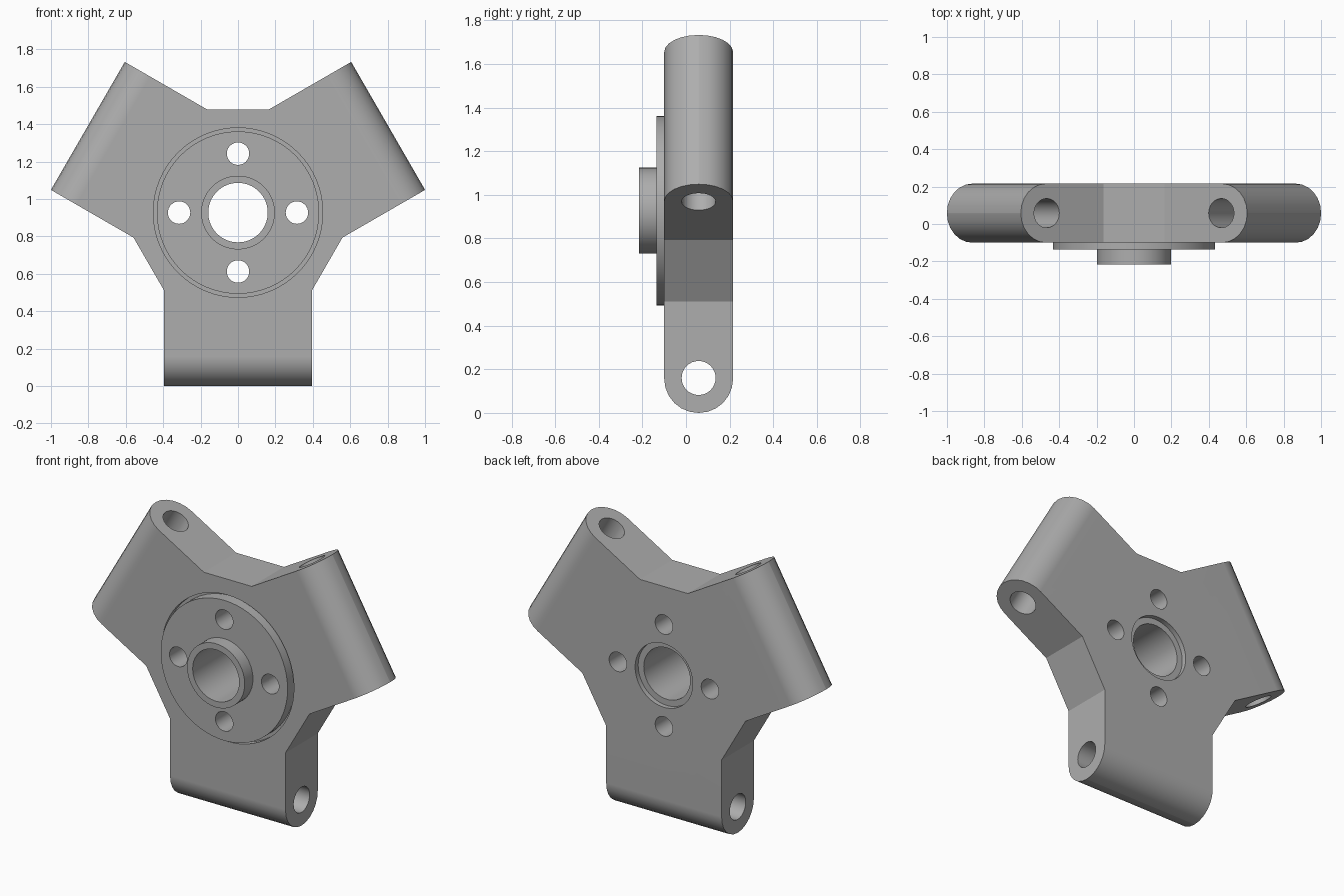
import bpy, bmesh, math
from mathutils import Matrix, Vector

if "Cube" in bpy.data.objects:
    bpy.data.objects.remove(bpy.data.objects["Cube"])

AXIS = 0.927                     # height of the hub axis, also the arm reach
FRONT, BACK = -0.10, 0.216       # faces of the body
MID = (FRONT + BACK) / 2
HALF = 0.395                     # half width of an arm
ROOT = 0.417                     # distance at which the arms branch off
BORE, HUB, FLANGE, BOLT = 0.159, 0.197, 0.434, 0.06

grey = bpy.data.materials.new("grey_metal")
grey.use_nodes = True
colour = (0.42, 0.42, 0.42, 1)
grey.diffuse_color = colour
grey.node_tree.nodes["Principled BSDF"].inputs["Base Color"].default_value = colour


def make_object(name, bm):
    bmesh.ops.recalc_face_normals(bm, faces=bm.faces)
    mesh = bpy.data.meshes.new(name)
    bm.to_mesh(mesh)
    bm.free()
    mesh.materials.append(grey)
    obj = bpy.data.objects.new(name, mesh)
    bpy.context.collection.objects.link(obj)
    return obj


def cylinder(name, radius, start, end, matrix, sides=48):
    """Cylinder along local z from start to end, placed by matrix."""
    bm = bmesh.new()
    bmesh.ops.create_cone(bm, cap_ends=True, segments=sides, radius1=radius,
                          radius2=radius, depth=end - start)
    shift = Matrix.Translation((0, 0, (start + end) / 2))
    bmesh.ops.transform(bm, matrix=matrix @ shift, verts=bm.verts)
    return make_object(name, bm)


def along_y(name, radius, y0, y1, x=0, z=0, sides=64):
    place = Matrix.Translation((x, 0, AXIS + z)) @ Matrix.Rotation(-math.pi / 2, 4, 'X')
    return cylinder(name, radius, y0, y1, place, sides)


def combine(obj, tool, operation='DIFFERENCE'):
    mod = obj.modifiers.new("combine", 'BOOLEAN')
    mod.operation, mod.object, mod.solver = operation, tool, 'EXACT'
    bpy.context.view_layer.objects.active = obj
    bpy.ops.object.modifier_apply(modifier=mod.name)
    bpy.data.objects.remove(tool)


def cut_bolt_holes(obj):
    for k in range(4):
        a = k * math.pi / 2
        combine(obj, along_y("bolt_cutter", BOLT, -1, 1,
                             0.315 * math.cos(a), 0.315 * math.sin(a), 32))


def finish(obj):
    bpy.ops.object.select_all(action='DESELECT')
    obj.select_set(True)
    bpy.context.view_layer.objects.active = obj
    bpy.ops.object.shade_smooth_by_angle(angle=math.radians(28))
    mod = obj.modifiers.new("flat_face_normals", 'WEIGHTED_NORMAL')
    mod.keep_sharp = True


# Three-armed body: extruded outline with fully rounded arm tips
turns = [Matrix.Rotation(-k * math.tau / 3, 4, 'Y') for k in range(3)]
to_axis = Matrix.Translation((0, 0, AXIS))
arm = [(-HALF, -ROOT), (-HALF, -AXIS), (HALF, -AXIS), (HALF, -ROOT)]
bm = bmesh.new()
outline = [bm.verts.new(to_axis @ t @ Vector((x, FRONT, z))) for t in turns for x, z in arm]
face = bm.faces.new(outline)
extruded = bmesh.ops.extrude_face_region(bm, geom=[face])["geom"]
bmesh.ops.translate(bm, vec=(0, BACK - FRONT, 0),
                    verts=[v for v in extruded if isinstance(v, bmesh.types.BMVert)])
centre = Vector((0, MID, AXIS))
tips = [e for e in bm.edges
        if abs(e.verts[0].co.y - e.verts[1].co.y) < 0.01
        and all((v.co - centre).length > 0.9 for v in e.verts)]
bmesh.ops.bevel(bm, geom=tips, offset=(BACK - FRONT) / 2 - 0.001, segments=6,
                profile=0.5, affect='EDGES')
body = make_object("three_arm_body", bm)

# Pin hole across each arm tip
for t in turns:
    place = (to_axis @ t @ Matrix.Translation((0, MID, 0.16 - AXIS))
             @ Matrix.Rotation(math.pi / 2, 4, 'Y'))
    combine(body, cylinder("pin_cutter", 0.078, -HALF - 0.05, HALF + 0.05, place, 32))

# Shallow front pocket, hub bore and bolt holes
combine(body, along_y("pocket_cutter", 0.453, FRONT - 0.1, FRONT + 0.035))
combine(body, along_y("hub_cutter", HUB, -1, 1))
cut_bolt_holes(body)
finish(body)

# Flanged sleeve seated in the pocket, stopping short of the back face
sleeve = along_y("flanged_sleeve", HUB, -0.216, BACK - 0.03)
combine(sleeve, along_y("flange", FLANGE, -0.135, FRONT + 0.035), 'UNION')
combine(sleeve, along_y("bore_cutter", BORE, -1, 1))
cut_bolt_holes(sleeve)
finish(sleeve)
